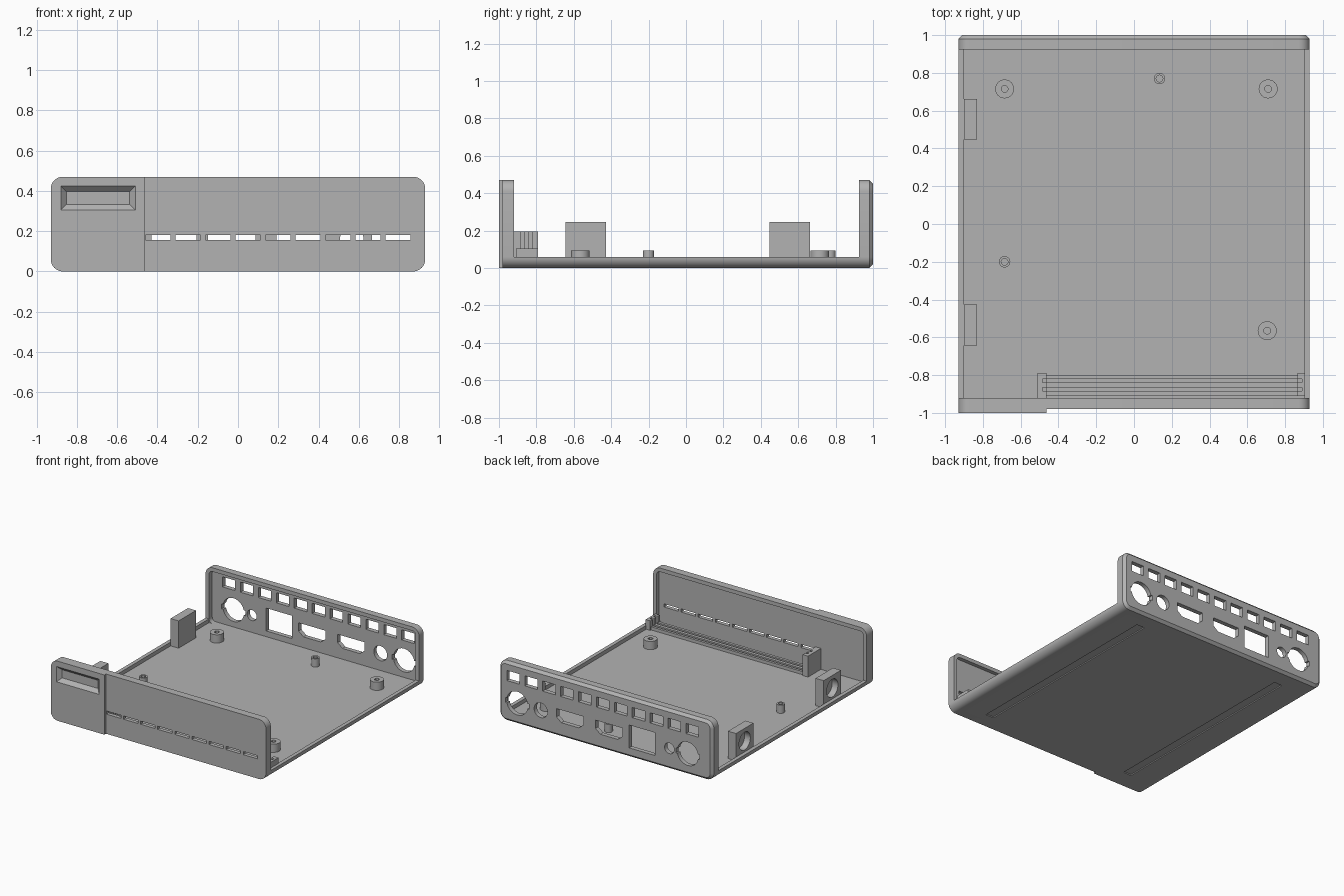
import bpy, bmesh, math

if "Cube" in bpy.data.objects:
    bpy.data.objects.remove(bpy.data.objects["Cube"])

grey = bpy.data.materials.new("light_grey_plastic")
grey.diffuse_color = (0.45, 0.45, 0.45, 1)
grey.use_nodes = True
grey.node_tree.nodes["Principled BSDF"].inputs["Base Color"].default_value = grey.diffuse_color


def rounded(x0, x1, z0, z1, radii, seg=8):
    """Rounded rectangle; radii run bottom-left, bottom-right, top-right, top-left."""
    pts = []
    corners = ((x0, z0, 1, 1), (x1, z0, -1, 1), (x1, z1, -1, -1), (x0, z1, 1, -1))
    for i, (x, z, sx, sz) in enumerate(corners):
        r = radii[i]
        if r == 0:
            pts.append((x, z))
            continue
        for k in range(seg + 1):
            a = math.pi * (1 + i / 2) + math.pi / 2 * k / seg
            pts.append((x + sx * r + r * math.cos(a), z + sz * r + r * math.sin(a)))
    return pts


def rect(x0, x1, z0, z1):
    return [(x0, z0), (x1, z0), (x1, z1), (x0, z1)]


def circle(cx, cz, r, n=32):
    return [(cx + r * math.cos(2 * math.pi * k / n), cz + r * math.sin(2 * math.pi * k / n))
            for k in range(n)]


def loft(name, *solids, axis="y"):
    """Each solid is a list of (depth, profile) rings, capped at both ends."""
    place = {"y": lambda u, v, d: (u, d, v),
             "z": lambda u, v, d: (u, v, d),
             "x": lambda u, v, d: (d, u, v)}[axis]
    bm = bmesh.new()
    for rings in solids:
        vs = [[bm.verts.new(place(u, v, d)) for u, v in prof] for d, prof in rings]
        n = len(vs[0])
        for a, b in zip(vs, vs[1:]):
            for i in range(n):
                j = (i + 1) % n
                bm.faces.new((a[i], a[j], b[j], b[i]))
        bm.faces.new(vs[0])
        bm.faces.new(vs[-1])
    bmesh.ops.recalc_face_normals(bm, faces=bm.faces)
    me = bpy.data.meshes.new(name)
    bm.to_mesh(me)
    bm.free()
    ob = bpy.data.objects.new(name, me)
    bpy.context.collection.objects.link(ob)
    me.materials.append(grey)
    return ob


def prism(prof, d0, d1):
    return [(d0, prof), (d1, prof)]


def cut(ob, *solids, axis="y"):
    cutter = loft("cutter", *solids, axis=axis)
    mod = ob.modifiers.new("cut", "BOOLEAN")
    mod.operation, mod.solver, mod.object = "DIFFERENCE", "EXACT", cutter
    bpy.context.view_layer.objects.active = ob
    bpy.ops.object.modifier_apply(modifier=mod.name)
    bpy.data.objects.remove(cutter)


W, H, R, T = 0.93, 0.47, 0.06, 0.03
outer = rounded(-W, W, 0, H, [R] * 4)
inner = rounded(-W + T, W - T, T, H - T, [T] * 4)

# Floor tray with low side lips and rounded lower edges
lower = rounded(-W, W, 0, 0.06, [R, R, 0, 0])
tray = loft("floor_tray", prism(lower, -0.925, 0.935))
cut(tray, prism(rect(-W + T, W - T, T, 0.2), -1.1, 1.1))
# Shallow foot strips under the floor
cut(tray, *[prism(rect(s * 0.65 - 0.035, s * 0.65 + 0.035, -0.05, 0.008), -0.85, 0.85)
            for s in (-1, 1)])

# Front panel with an inner rim and a row of vent slots
front = loft("front_panel", prism(outer, -0.98, -0.92))
cut(front, prism(inner, -0.95, -0.85))
cut(front, *[prism(rect(x, x + 0.125, 0.155, 0.18), -1.1, -0.8)
             for x in [-0.46 + 0.149 * k for k in range(9)]])

# Raised bay cover with a bevelled finger pocket
cover = loft("bay_cover", prism(rounded(-W, -0.463, 0, H, [R, 0, 0, R]), -1, -0.98))


def pocket_ring(inset):
    return rect(-0.88 + inset, -0.51 - inset, 0.305 + inset, 0.425 - inset)


pocket = [(-1.01, pocket_ring(-0.01)), (-0.972, pocket_ring(0.028))]
cut(cover, pocket)
cut(front, pocket)

# Back panel with chamfered outer edge and inner rim
back = loft("back_panel", [(0.925, outer), (0.98, outer),
                           (1.0, rounded(-W + 0.02, W - 0.02, 0.02, H - 0.02, [R - 0.02] * 4))])
cut(back, prism(inner, 0.85, 0.965))
# Upper row of socket openings
cut(back, *[prism(rect(x - 0.055, x + 0.055, 0.32, 0.4), 0.8, 1.2)
            for x in [-0.755 + 0.156 * k for k in range(11)]])
# Lower row: round sockets, a square window and two tapered ports
PZ = 0.165


def port(cx):
    return [(cx - 0.118, PZ + 0.05), (cx - 0.118, PZ - 0.015), (cx - 0.075, PZ - 0.05),
            (cx + 0.075, PZ - 0.05), (cx + 0.118, PZ - 0.015), (cx + 0.118, PZ + 0.05)]


holes = [circle(-0.715, PZ, 0.092), circle(0.77, PZ, 0.092), circle(-0.555, PZ, 0.042),
         circle(0.565, PZ, 0.058), rect(-0.43, -0.205, PZ - 0.09, PZ + 0.09),
         port(-0.03), port(0.31)]
cut(back, *[prism(h, 0.8, 1.2) for h in holes])
# Key notches of the large round sockets
cut(back, *[prism(rect(x - 0.104, x + 0.104, PZ - 0.02, PZ + 0.02), 0.8, 1.2)
            for x in (-0.715, 0.77)])

# Screw posts
posts = [(-0.685, 0.715, 0.05), (0.71, 0.715, 0.05), (0.705, -0.565, 0.05),
         (0.135, 0.77, 0.03), (-0.685, -0.2, 0.03)]
for x, y, r in posts:
    post = loft("screw_post", prism(circle(x, y, r, 24), 0.025, 0.095), axis="z")
    cut(post, prism(circle(x, y, 0.018, 12), 0.045, 0.2), axis="z")

# Side mounting blocks with a round blind socket facing outward
for y in (-0.535, 0.555):
    block = loft("side_block", prism(rect(y - 0.108, y + 0.108, 0.025, 0.245), -0.9, -0.83),
                 axis="x")
    cut(block, prism(circle(y, 0.145, 0.07), -1, -0.85), axis="x")

# Board guide behind the front panel: slotted end brackets and floor rails
grooves = [(-0.885, -0.865), (-0.84, -0.82)]
tall = loft("tall_bracket", prism(rect(-0.51, -0.463, 0.025, 0.195), -0.95, -0.79))
cut(tall, *[prism(rect(-0.485, -0.4, 0.055, 0.3), a, b) for a, b in grooves])
short = loft("short_bracket", prism(rect(0.865, 0.905, 0.025, 0.105), -0.91, -0.79))
cut(short, *[prism(rect(0.8, 0.89, 0.055, 0.3), a, b) for a, b in grooves])
for a, b in ((-0.907, -0.885), (-0.865, -0.84), (-0.82, -0.8)):
    loft("guide_rail", prism(rect(-0.49, 0.9, 0.025, 0.055), a, b))

# Smooth the curved surfaces while keeping edges sharp
for ob in bpy.data.objects:
    ob.select_set(True)
bpy.context.view_layer.objects.active = tray
bpy.ops.object.shade_smooth_by_angle(angle=math.radians(30))
